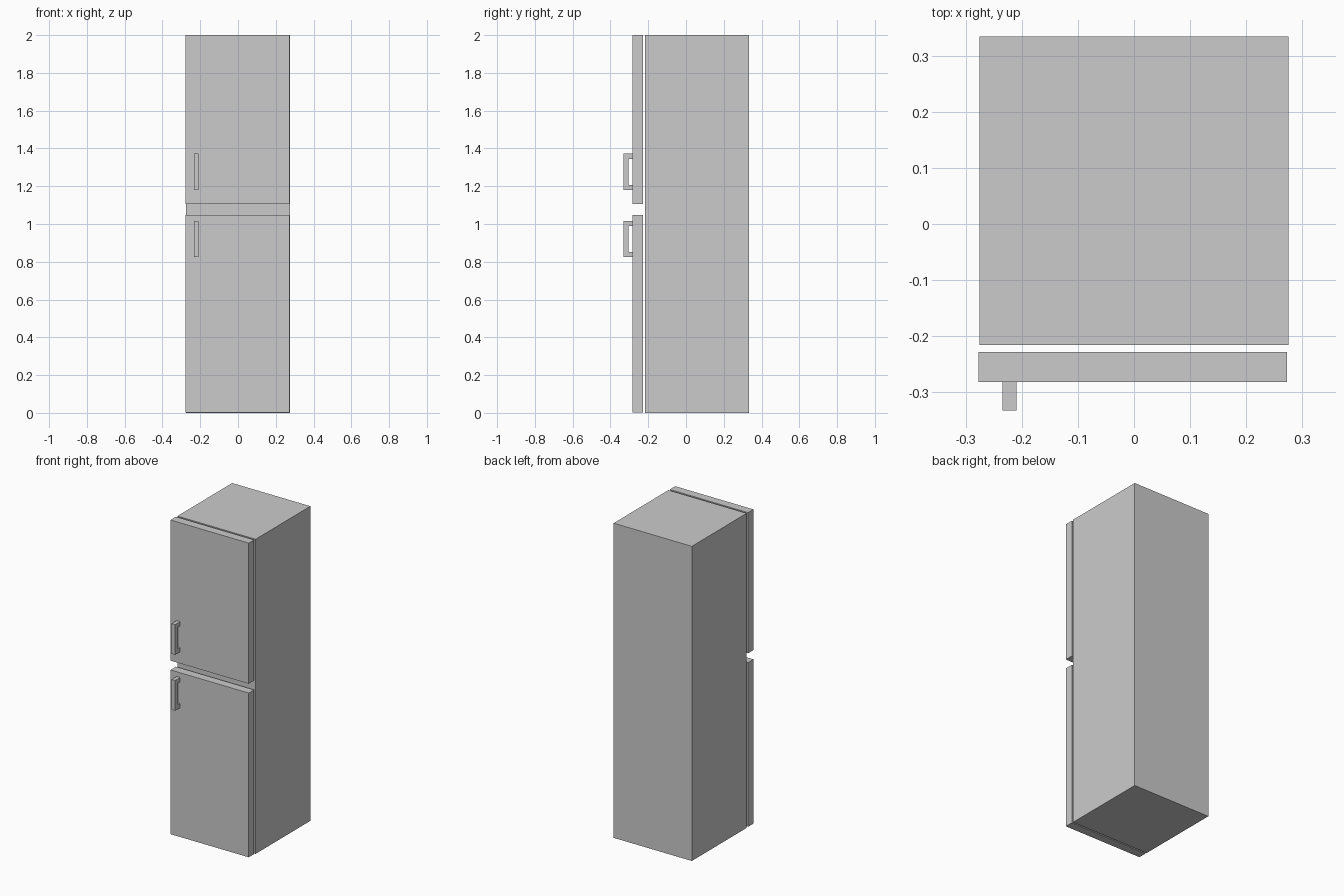
import bpy, bmesh

if "Cube" in bpy.data.objects:
    bpy.data.objects.remove(bpy.data.objects["Cube"])


def finish(name, bm):
    bmesh.ops.recalc_face_normals(bm, faces=bm.faces)
    mesh = bpy.data.meshes.new(name)
    bm.to_mesh(mesh)
    bm.free()
    obj = bpy.data.objects.new(name, mesh)
    bpy.context.collection.objects.link(obj)
    return obj


def box(name, x, y, z):
    """Box from (min, max) ranges on each axis."""
    bm = bmesh.new()
    bmesh.ops.create_cube(bm, size=1)
    for v in bm.verts:
        v.co = [(a + b) / 2 + c * (b - a) for (a, b), c in zip((x, y, z), v.co)]
    return finish(name, bm)


def handle(name, x, y, z, bar, leg):
    """Bracket profile in the YZ plane, extruded along x."""
    (front, back), (low, high) = y, z
    profile = [(back, low), (front, low), (front, high), (back, high),
               (back, high - leg), (front + bar, high - leg),
               (front + bar, low + leg), (back, low + leg)]
    bm = bmesh.new()
    face = bm.faces.new([bm.verts.new((x[0], py, pz)) for py, pz in profile])
    new = bmesh.ops.extrude_face_region(bm, geom=[face])["geom"]
    bmesh.ops.translate(bm, vec=(x[1] - x[0], 0, 0),
                        verts=[g for g in new if isinstance(g, bmesh.types.BMVert)])
    return finish(name, bm)


# Cabinet
box("cabinet", (-0.275, 0.275), (-0.216, 0.334), (0, 2.0))

# Doors with their handles
for part, door_z, handle_z in (("lower", (0.003, 1.047), (0.825, 1.017)),
                               ("upper", (1.106, 2.0), (1.18, 1.372))):
    box(part + "_door", (-0.277, 0.273), (-0.282, -0.228), door_z)
    handle(part + "_handle", (-0.234, -0.209), (-0.332, -0.282), handle_z, 0.027, 0.027)
